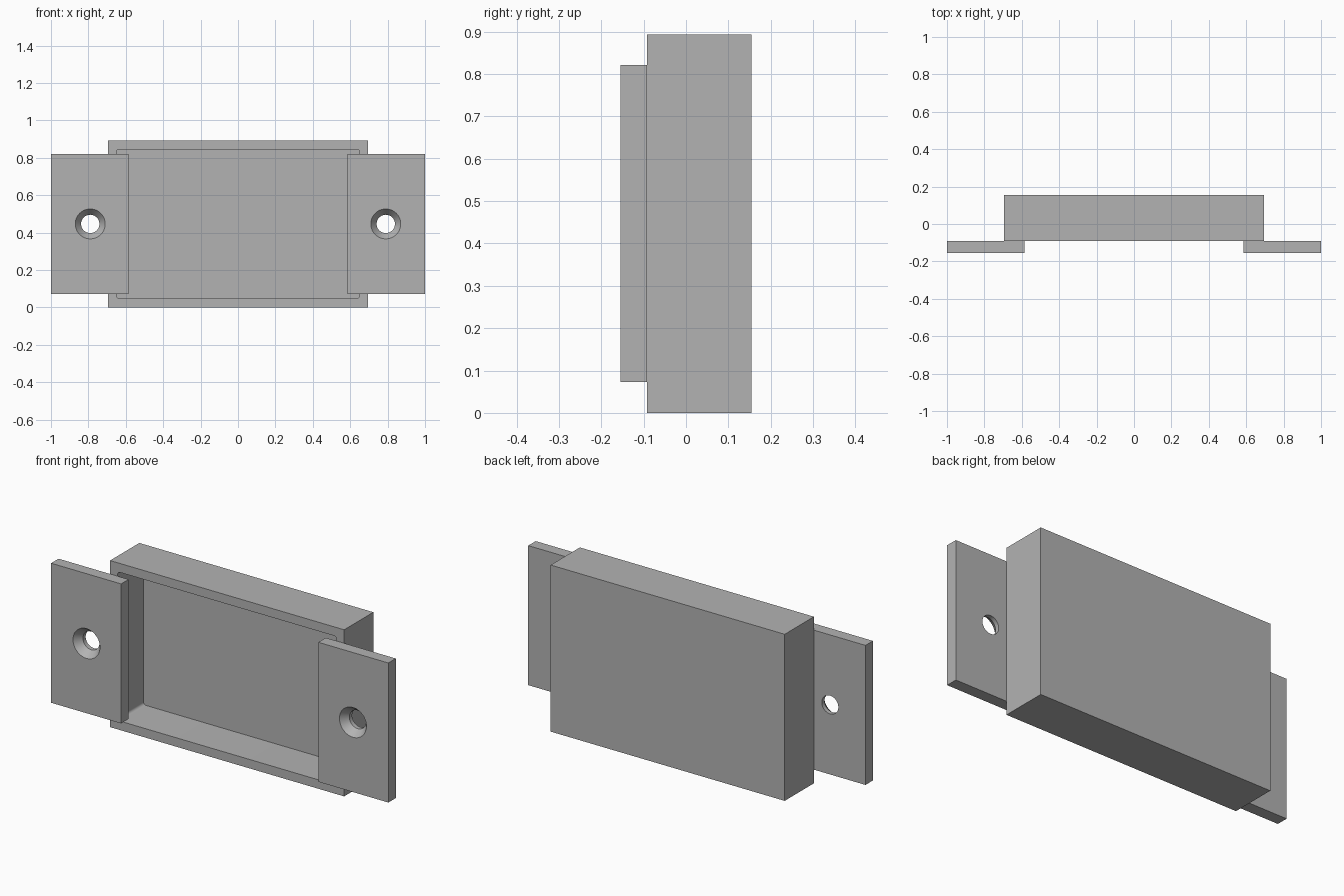
import bpy
import bmesh
from math import pi
from mathutils import Matrix, Vector

cube = bpy.data.objects.get("Cube")
if cube:
    bpy.data.objects.remove(cube, do_unlink=True)

grey = bpy.data.materials.new("plain_grey")
grey.use_nodes = True
COLOUR = (0.45, 0.45, 0.45, 1)
grey.diffuse_color = COLOUR
grey.node_tree.nodes["Principled BSDF"].inputs["Base Color"].default_value = COLOUR

HEIGHT = 0.893
MID_Z = HEIGHT / 2
FRONT, SEAM, BACK = -0.155, -0.092, 0.155


def finish(bm, name):
    bmesh.ops.recalc_face_normals(bm, faces=bm.faces)
    mesh = bpy.data.meshes.new(name)
    bm.to_mesh(mesh)
    bm.free()
    mesh.materials.append(grey)
    obj = bpy.data.objects.new(name, mesh)
    bpy.context.collection.objects.link(obj)
    return obj


def block(name, lo, hi, corner=0):
    """Box between two corners, optionally rounding the edges that run along y."""
    lo, hi = Vector(lo), Vector(hi)
    bm = bmesh.new()
    bmesh.ops.create_cube(bm, size=1, matrix=Matrix.Translation((lo + hi) / 2)
                          @ Matrix.Diagonal((*(hi - lo), 1)))
    if corner:
        edges = [e for e in bm.edges
                 if abs(e.verts[0].co.y - e.verts[1].co.y) > 0.01]
        bmesh.ops.bevel(bm, geom=edges, offset=corner, segments=6,
                        profile=0.5, affect='EDGES')
    return finish(bm, name)


def lathe(name, x, z, profile):
    """Closed solid turned about a y axis, from (radius, y) points."""
    bm = bmesh.new()
    pts = [bm.verts.new((x + r, y, z)) for r, y in profile]
    edges = [bm.edges.new(pair) for pair in zip(pts, pts[1:])]
    bmesh.ops.spin(bm, geom=pts + edges, cent=(x, 0, z), axis=(0, 1, 0),
                   angle=2 * pi, steps=48, use_merge=True)
    bmesh.ops.remove_doubles(bm, verts=bm.verts, dist=0.0001)
    bmesh.ops.holes_fill(bm, edges=bm.edges)
    return finish(bm, name)


def cut(obj, cutter):
    """Subtract the cutter, then remove it and smooth the round walls."""
    mod = obj.modifiers.new("cut", 'BOOLEAN')
    mod.operation, mod.object, mod.solver = 'DIFFERENCE', cutter, 'EXACT'
    bpy.ops.object.select_all(action='DESELECT')
    bpy.context.view_layer.objects.active = obj
    obj.select_set(True)
    bpy.ops.object.modifier_apply(modifier=mod.name)
    bpy.data.objects.remove(cutter, do_unlink=True)
    bpy.ops.object.shade_smooth_by_angle(angle=pi / 6)


# Tray: open towards the front, with a rounded pocket
tray = block("tray", (-0.694, SEAM, 0), (0.694, BACK, HEIGHT))
cut(tray, block("pocket", (-0.65, SEAM - 0.1, 0.048),
                (0.65, BACK - 0.027, HEIGHT - 0.048), corner=0.015))

# Mounting plates: one per side, each with a countersunk screw hole
for side, name in ((-1, "right_mounting_plate"), (1, "left_mounting_plate")):
    x0, x1 = sorted((side * 0.585, side))
    plate = block(name, (x0, FRONT, 0.073), (x1, SEAM, 0.821))
    screw_hole = lathe("screw_hole", side * 0.79, MID_Z,
                       [(0.08, FRONT - 0.02), (0.08, FRONT),
                        (0.049, FRONT + 0.04), (0.049, SEAM + 0.02)])
    cut(plate, screw_hole)
